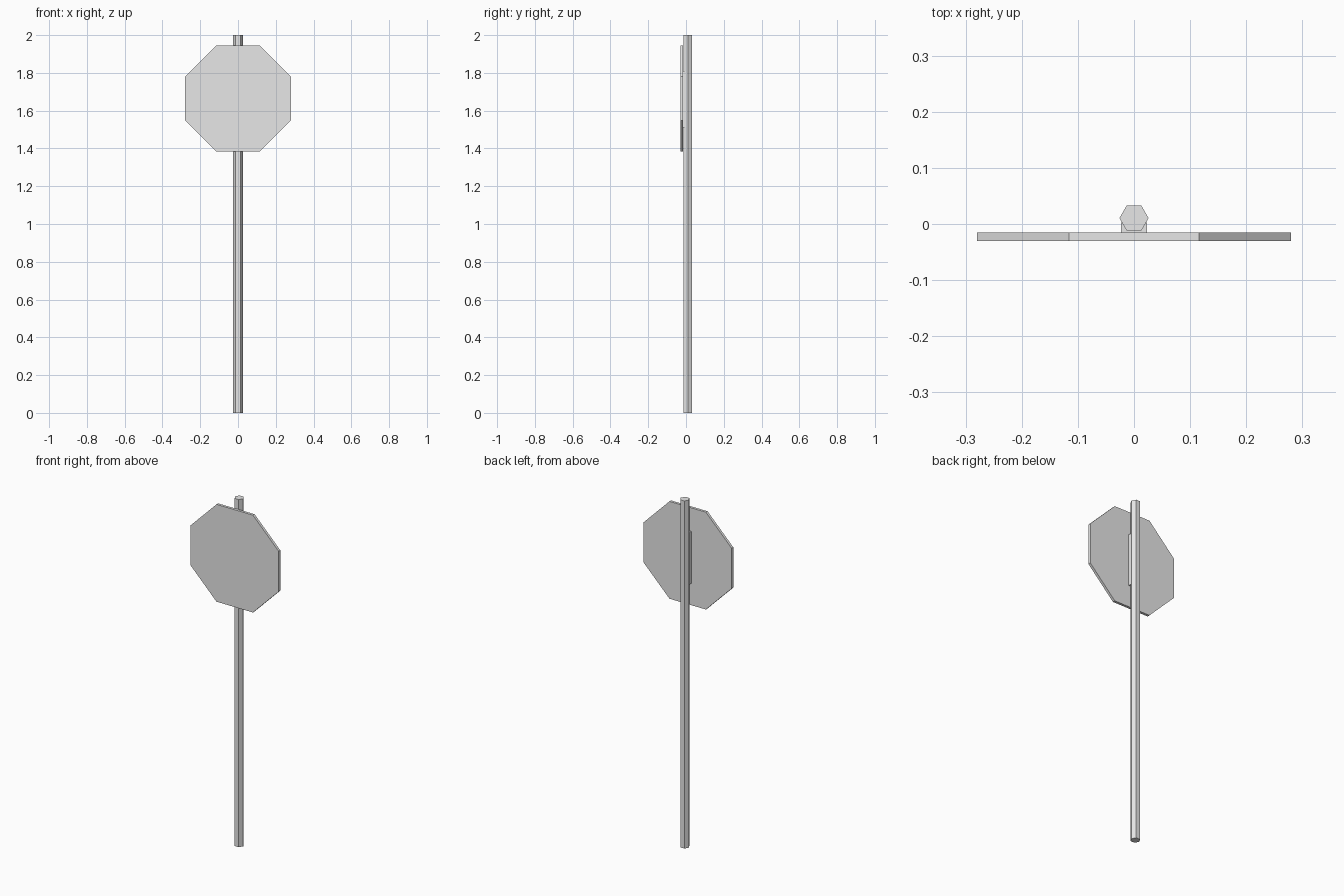
import bpy, math

if "Cube" in bpy.data.objects:
    bpy.data.objects.remove(bpy.data.objects["Cube"])

grey = bpy.data.materials.new("light_grey")
grey.diffuse_color = (0.8, 0.8, 0.8, 1.0)
grey.use_nodes = True
grey.node_tree.nodes["Principled BSDF"].inputs["Base Color"].default_value = grey.diffuse_color


def prism(name, sides, radius, depth, location, rotation):
    """Flat-shaded n-sided prism with rotation baked in."""
    bpy.ops.mesh.primitive_cylinder_add(
        vertices=sides, radius=radius, depth=depth, location=location, rotation=rotation)
    obj = bpy.context.object
    obj.name = name
    obj.data.materials.append(grey)
    return obj


# Hexagonal pole, corners pointing left and right
prism("pole", 6, 0.026, 2.0, (0, 0.0105, 1.0), (0, 0, math.radians(30)))

# Octagonal sign plate, flat edges up, down, left and right
apothem = 0.28
prism("sign_plate", 8, apothem / math.cos(math.pi / 8), 0.015,
      (0, -0.0225, 1.665), (math.pi / 2, math.pi / 8, 0))

# Mounting bracket between plate and pole
bpy.ops.mesh.primitive_cube_add(size=1, location=(0, -0.0065, 1.66))
bracket = bpy.context.object
bracket.name = "mounting_bracket"
bracket.scale = (0.046, 0.018, 0.30)
bracket.data.materials.append(grey)
